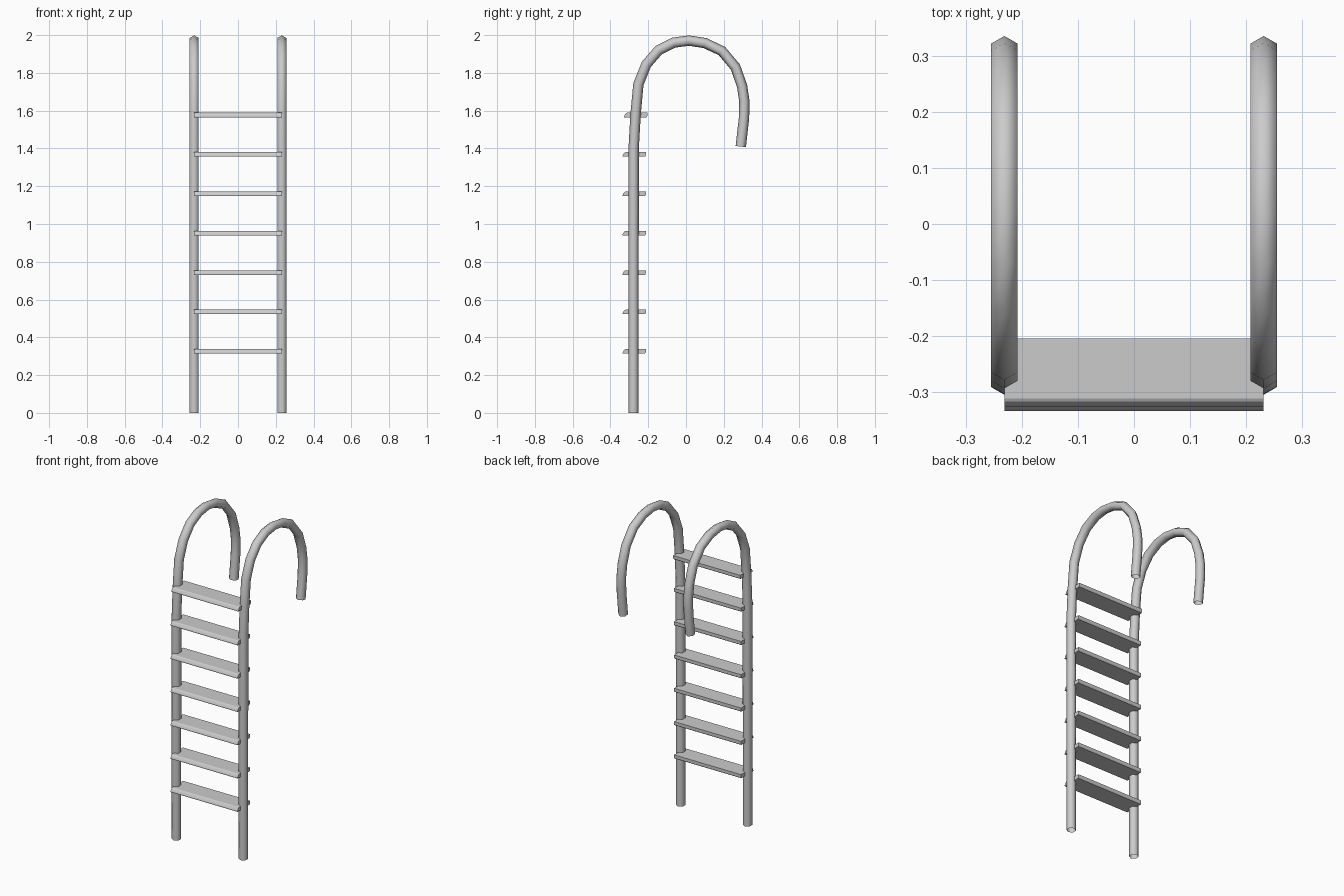
import bpy, bmesh, math
from mathutils import Vector

cube = bpy.data.objects.get("Cube")
if cube:
    bpy.data.objects.remove(cube, do_unlink=True)

steel = bpy.data.materials.new("brushed_steel")
steel.use_nodes = True
GREY = (0.6, 0.6, 0.6, 1)
steel.diffuse_color = GREY
steel.node_tree.nodes["Principled BSDF"].inputs["Base Color"].default_value = GREY

HALF_WIDTH = 0.232
RADIUS = 0.0275
SIDES = 6


def finish(name, bm, angle):
    bmesh.ops.recalc_face_normals(bm, faces=bm.faces)
    mesh = bpy.data.meshes.new(name)
    bm.to_mesh(mesh)
    bm.free()
    mesh.materials.append(steel)
    obj = bpy.data.objects.new(name, mesh)
    bpy.context.collection.objects.link(obj)
    bpy.ops.object.select_all(action='DESELECT')
    obj.select_set(True)
    bpy.context.view_layer.objects.active = obj
    bpy.ops.object.shade_smooth_by_angle(angle=math.radians(angle))
    return obj


# Centre line of a handrail in the (y, z) plane
PATH = [(-.278, 0), (-.278, .7), (-.277, 1.4), (-.267, 1.58), (-.252, 1.74),
        (-.21, 1.845), (-.145, 1.92), (-.065, 1.96), (.015, 1.971), (.1, 1.958),
        (.19, 1.916), (.262, 1.83), (.297, 1.73), (.309, 1.65), (.307, 1.56),
        (.29, 1.41)]


def rail(name, x):
    """Open hexagonal tube swept along the hooked path."""
    pts = [Vector((x, y, z)) for y, z in PATH]
    bm = bmesh.new()
    rings = []
    for i, p in enumerate(pts):
        tangent = (pts[min(i + 1, len(pts) - 1)] - pts[max(i - 1, 0)]).normalized()
        side = Vector((1, 0, 0))
        normal = side.cross(tangent)
        ring = []
        for k in range(SIDES):
            a = math.tau * k / SIDES
            ring.append(bm.verts.new(p + RADIUS * (math.cos(a) * normal + math.sin(a) * side)))
        rings.append(ring)
    for a, b in zip(rings, rings[1:]):
        for k in range(SIDES):
            n = (k + 1) % SIDES
            bm.faces.new((a[k], a[n], b[n], b[k]))
    return finish(name, bm, 65)


# Tread cross-section (y, z): flat top with a rounded front nose
TREAD = [(.061, .012), (-.046, .012), (-.052, .009), (-.057, .003),
         (-.061, -.006), (-.061, -.012), (.057, -.012), (.061, -.006)]


def tread(name, y, z):
    bm = bmesh.new()
    ends = [[bm.verts.new((s * HALF_WIDTH, y + py, z + pz)) for py, pz in TREAD]
            for s in (-1, 1)]
    n = len(TREAD)
    for k in range(n):
        m = (k + 1) % n
        bm.faces.new((ends[0][k], ends[0][m], ends[1][m], ends[1][k]))
    for end in ends:
        bm.faces.new(end)
    return finish(name, bm, 20)


rail("left_rail", HALF_WIDTH)
rail("right_rail", -HALF_WIDTH)

# Seven treads, the top one set slightly back to follow the rails
for i in range(7):
    tread(f"tread_{i + 1}", -.266 if i == 6 else -.274, .326 + i * .2085)
